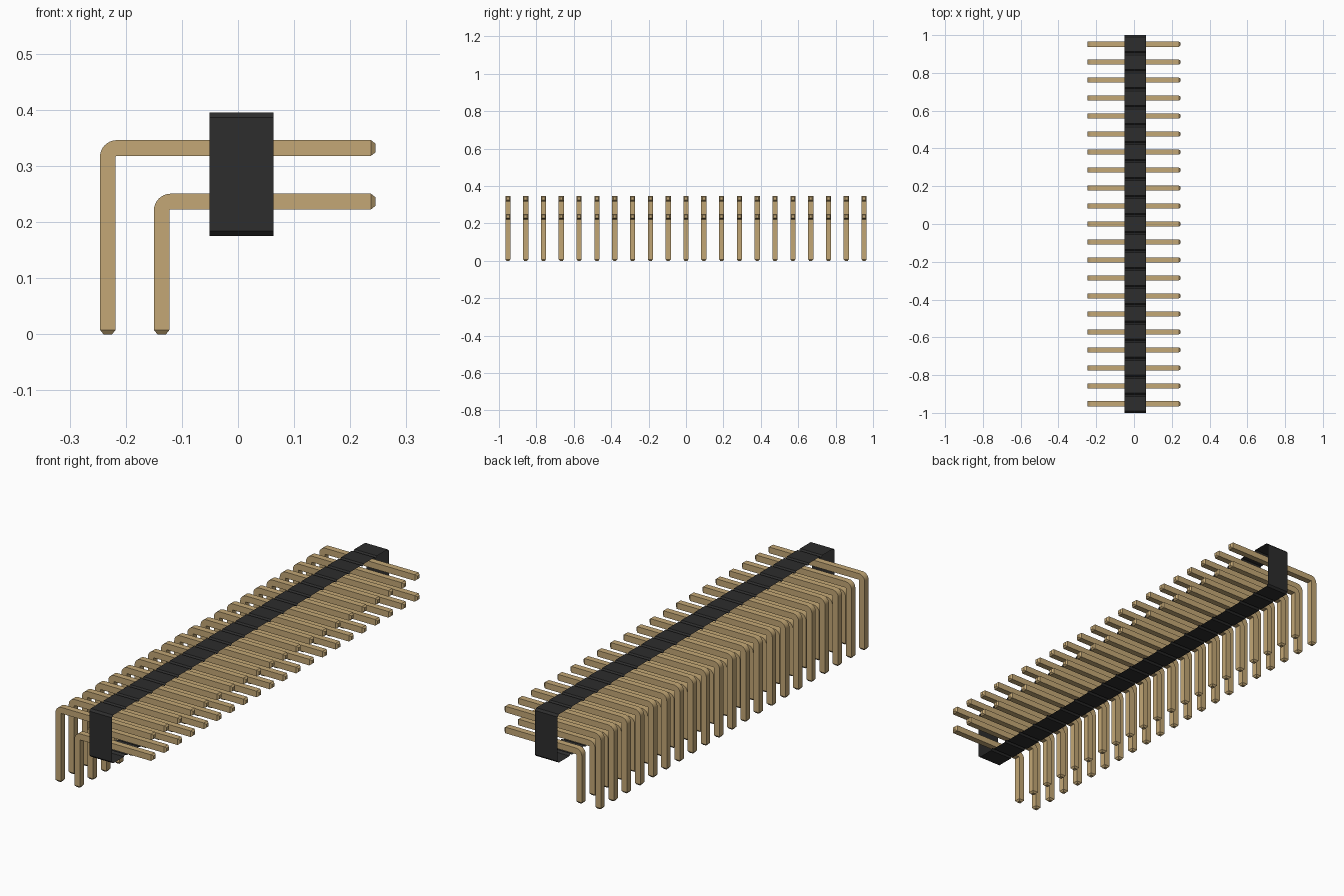
import bpy
import bmesh
import math

if "Cube" in bpy.data.objects:
    bpy.data.objects.remove(bpy.data.objects["Cube"], do_unlink=True)

COUNT = 21
PITCH = 2.0 / COUNT
HALF = 0.014          # half thickness of a pin
TIP = 0.008           # length of the tapered pin tips
INNER = 0.002         # inside radius of the pin bend


def material(name, color):
    mat = bpy.data.materials.new(name)
    mat.use_nodes = True
    mat.diffuse_color = (*color, 1)
    mat.node_tree.nodes["Principled BSDF"].inputs["Base Color"].default_value = (*color, 1)
    return mat


def make_object(name, bm, mat):
    mesh = bpy.data.meshes.new(name)
    bm.to_mesh(mesh)
    bm.free()
    mesh.materials.append(mat)
    obj = bpy.data.objects.new(name, mesh)
    bpy.context.collection.objects.link(obj)
    return obj


gold = material("brass gold", (0.55, 0.39, 0.18))
black = material("black plastic", (0.026, 0.026, 0.026))


def pin_row(name, leg_x, arm_z):
    """Square pin with one right-angle bend, repeated along y."""
    radius = HALF + INNER
    cx, cz = leg_x + radius, arm_z - radius      # bend centre
    # each station: centre x, centre z, direction across the pin, half size
    stations = [(0.245, arm_z, math.pi / 2, HALF * 0.55),
                (0.245 - TIP, arm_z, math.pi / 2, HALF)]
    for i in range(9):
        a = math.pi / 2 + i / 8 * math.pi / 2
        stations.append((cx + radius * math.cos(a), cz + radius * math.sin(a), a, HALF))
    stations += [(leg_x, TIP, math.pi, HALF), (leg_x, 0, math.pi, HALF * 0.55)]

    bm = bmesh.new()
    rings = []
    for x, z, a, h in stations:
        dx, dz = math.cos(a) * h, math.sin(a) * h
        rings.append([bm.verts.new((x + s * dx, t * h, z + s * dz))
                      for s, t in ((1, 1), (1, -1), (-1, -1), (-1, 1))])
    for r0, r1 in zip(rings, rings[1:]):
        for i in range(4):
            j = (i + 1) % 4
            bm.faces.new((r0[i], r0[j], r1[j], r1[i]))
    bm.faces.new(rings[0])
    bm.faces.new(rings[-1])
    bmesh.ops.recalc_face_normals(bm, faces=bm.faces[:])
    obj = make_object(name, bm, gold)
    obj.location.y = -1 + PITCH / 2
    bpy.ops.object.select_all(action='DESELECT')
    obj.select_set(True)
    bpy.context.view_layer.objects.active = obj
    bpy.ops.object.shade_smooth_by_angle(angle=math.radians(30))
    arr = obj.modifiers.new("row", 'ARRAY')
    arr.count = COUNT
    arr.use_relative_offset = False
    arr.use_constant_offset = True
    arr.constant_offset_displace = (0, PITCH, 0)


pin_row("upper_pins", -0.232, 0.332)
pin_row("lower_pins", -0.136, 0.2365)

# Housing: thin sleeve with notched top and bottom, open towards the pins
X0, X1, Z0, Z1, CH = -0.051, 0.063, 0.175, 0.395, 0.009
top = [(-1, Z1 - CH)]
for i in range(COUNT):
    y = -1 + i * PITCH
    top += [(y + CH, Z1), (y + PITCH - CH, Z1), (y + PITCH, Z1 - CH)]
outline = top + [(y, Z0 + Z1 - z) for y, z in reversed(top)]

bm = bmesh.new()
left = [bm.verts.new((X1, y, z)) for y, z in outline]
right = [bm.verts.new((X0, y, z)) for y, z in outline]
for i in range(len(outline)):
    j = (i + 1) % len(outline)
    bm.faces.new((right[i], left[i], left[j], right[j]))
bm.normal_update()
if sum(f.normal.z for f in bm.faces if f.calc_center_median().z > 0.3) < 0:
    bmesh.ops.reverse_faces(bm, faces=bm.faces[:])
make_object("housing", bm, black)
